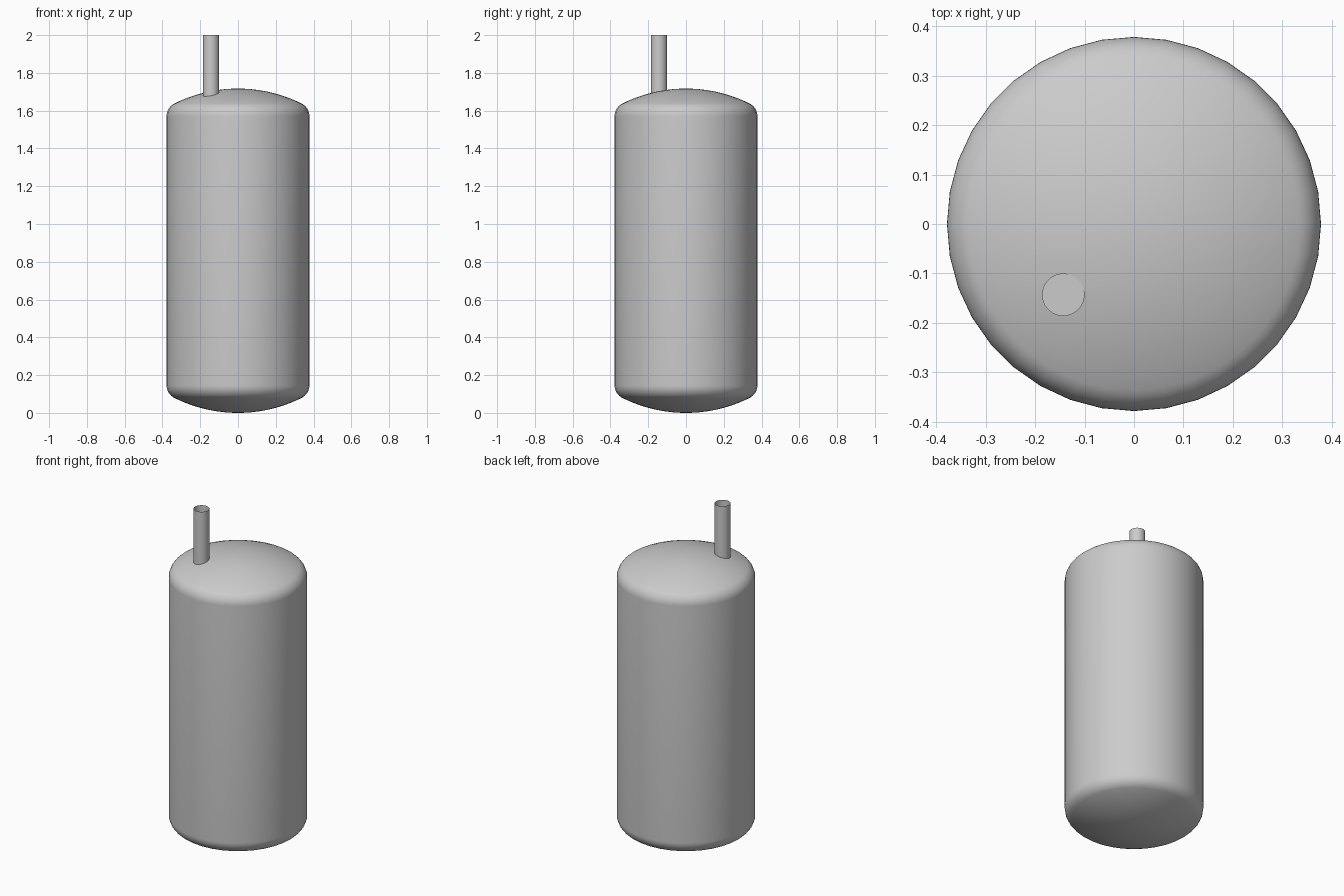
import bpy
import bmesh
from math import sin, cos, asin, pi

if "Cube" in bpy.data.objects:
    bpy.data.objects.remove(bpy.data.objects["Cube"])

SEGMENTS = 36
RADIUS = 0.378
TOP = 1.717          # crown of the upper head

steel = bpy.data.materials.new("grey_steel")
steel.use_nodes = True
grey = (0.6, 0.6, 0.6, 1)
steel.diffuse_color = grey
steel.node_tree.nodes["Principled BSDF"].inputs["Base Color"].default_value = grey


def lathe(name, profile, centre=(0, 0)):
    """Spin a list of (radius, height) points around a vertical axis."""
    bm = bmesh.new()
    verts = [bm.verts.new((r, 0, z)) for r, z in profile]
    edges = [bm.edges.new(pair) for pair in zip(verts, verts[1:])]
    bmesh.ops.spin(bm, geom=verts + edges, cent=(0, 0, 0), axis=(0, 0, 1),
                   angle=2 * pi, steps=SEGMENTS)
    bmesh.ops.remove_doubles(bm, verts=bm.verts, dist=0.0001)
    bmesh.ops.recalc_face_normals(bm, faces=bm.faces)
    mesh = bpy.data.meshes.new(name)
    bm.to_mesh(mesh)
    bm.free()
    mesh.materials.append(steel)
    obj = bpy.data.objects.new(name, mesh)
    obj.location = (*centre, 0)
    bpy.context.collection.objects.link(obj)
    bpy.ops.object.select_all(action="DESELECT")
    obj.select_set(True)
    bpy.context.view_layer.objects.active = obj
    bpy.ops.object.shade_smooth_by_angle(angle=pi / 5)
    return obj


# Dished head profile: wide crown arc blending into a tight knuckle arc
crown = 2 * RADIUS
knuckle = 0.2 * RADIUS
blend = asin((RADIUS - knuckle) / (crown - knuckle))
crown_arc = [(crown * sin(a), crown * (1 - cos(a)))
             for a in (blend * i / 10 for i in range(11))]
knuckle_z = crown - (crown - knuckle) * cos(blend)
knuckle_arc = [(RADIUS - knuckle + knuckle * sin(a), knuckle_z - knuckle * cos(a))
               for a in (blend + (pi / 2 - blend) * i / 8 for i in range(1, 9))]
lower_head = crown_arc + knuckle_arc
upper_head = [(r, TOP - z) for r, z in reversed(lower_head)]

# Tank body with both heads
lathe("tank_body", lower_head + upper_head)

# Open pipe standing on the upper head, with a floor inside
pipe_radius, pipe_floor, offset = 0.043, 1.701, (-0.143, -0.143)
lathe("pipe_wall", [(pipe_radius, 1.67), (pipe_radius, 2.0)], offset)
lathe("pipe_floor", [(0, pipe_floor), (pipe_radius, pipe_floor)], offset)
